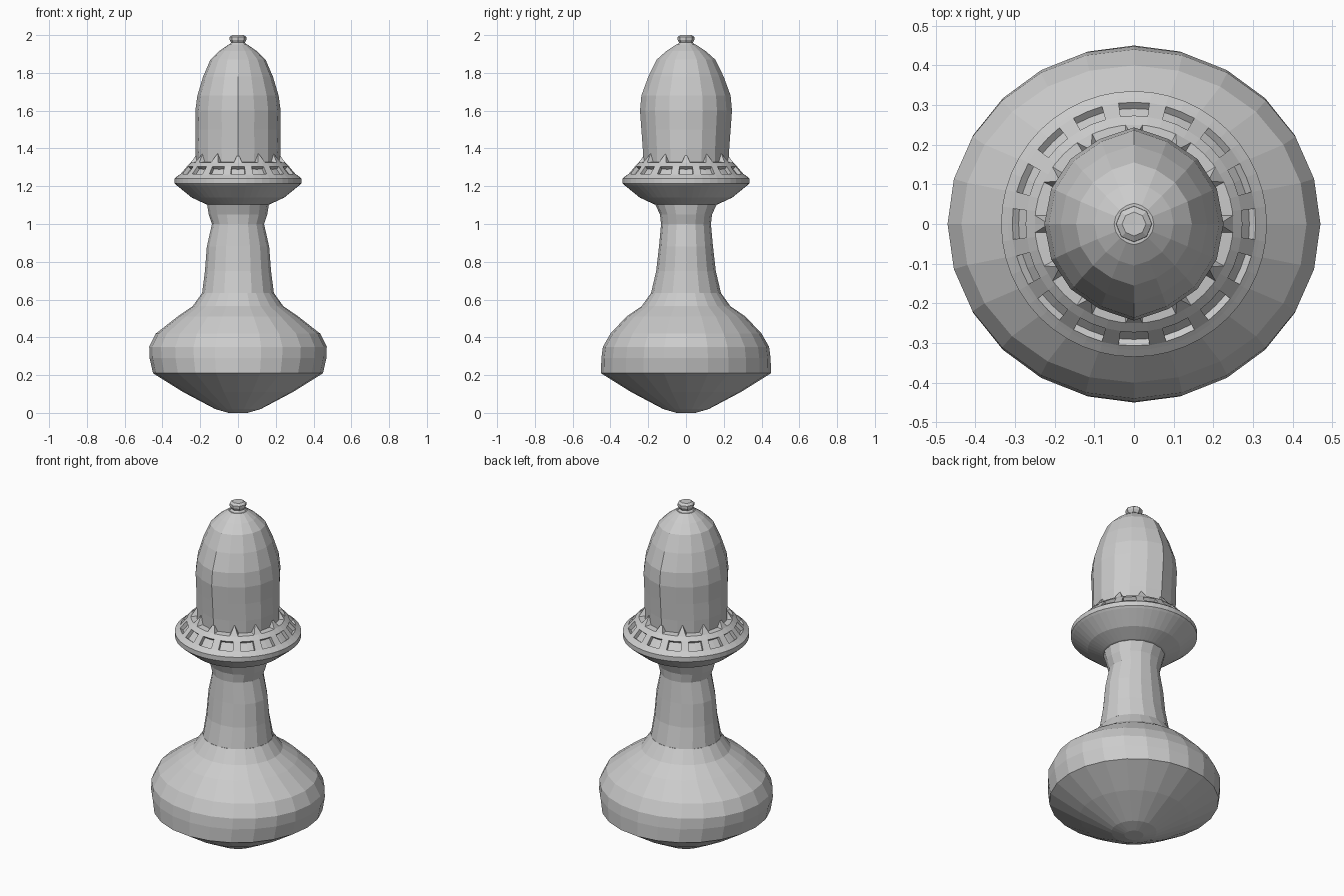
import bpy, bmesh, math
from mathutils import Matrix

if "Cube" in bpy.data.objects:
    bpy.data.objects.remove(bpy.data.objects["Cube"])


def finish(bm, name):
    bmesh.ops.recalc_face_normals(bm, faces=bm.faces)
    mesh = bpy.data.meshes.new(name)
    bm.to_mesh(mesh)
    bm.free()
    obj = bpy.data.objects.new(name, mesh)
    bpy.context.collection.objects.link(obj)
    return obj


def lathe(profile, sides, ridge=None):
    """Closed loft of elliptical rings (x radius, y radius, z)."""
    bm = bmesh.new()
    rings = []
    for rx, ry, z in profile:
        ring = []
        for i in range(sides):
            a = 2 * math.pi * i / sides
            y = ry * math.sin(a)
            # Optional pointed ridge on the front and back
            if ridge and i % (sides // 2) == sides // 4:
                y *= ridge
            ring.append(bm.verts.new((rx * math.cos(a), y, z)))
        rings.append(ring)
    rows = []
    for lo, hi in zip(rings, rings[1:]):
        rows.append([bm.faces.new((lo[i], lo[(i + 1) % sides],
                                   hi[(i + 1) % sides], hi[i]))
                     for i in range(sides)])
    bm.faces.new(rings[0][::-1])
    bm.faces.new(rings[-1])
    return bm, rows


# Bulbous base with conical underside, flowing into the waisted neck
base = [(.05, .05, 0), (.12, .12, .02), (.29, .29, .11), (.45, .45, .21),
        (.468, .448, .29), (.47, .44, .35), (.435, .40, .42),
        (.32, .315, .51), (.24, .235, .565), (.19, .185, .635)]
finish(lathe(base, 24)[0], "base")

neck = [(.19, .185, .635), (.175, .158, .75), (.165, .143, .88),
        (.138, .132, 1.0), (.155, .138, 1.05), (.165, .165, 1.11)]
finish(lathe(neck, 16)[0], "neck")

# Saucer collar with a ring of recessed windows in its upper slope
collar = [(r, r, z) for r, z in
          [(.13, 1.095), (.17, 1.105), (.245, 1.14), (.325, 1.205),
           (.335, 1.215), (.335, 1.242), (.318, 1.255), (.308, 1.263),
           (.272, 1.305), (.25, 1.325), (.20, 1.33)]]
bm, rows = lathe(collar, 48)
bmesh.ops.recalc_face_normals(bm, faces=bm.faces)
windows = [f for i, f in enumerate(rows[7]) if i % 3 != 1]
bmesh.ops.inset_region(bm, faces=windows, thickness=.002, depth=0)
bmesh.ops.inset_region(bm, faces=windows, thickness=.001, depth=-.02)
finish(bm, "windowed_collar")

# Tall dome with a front and back ridge
dome = [(.222, .215, 1.31), (.226, .218, 1.40), (.224, .225, 1.50),
        (.226, .232, 1.60), (.215, .225, 1.68), (.185, .19, 1.78),
        (.146, .148, 1.87), (.10, .10, 1.915), (.05, .05, 1.95)]
finish(lathe(dome, 16, ridge=1.05)[0], "dome")

# Small triangular fins around the foot of the dome
bm = bmesh.new()
for i in range(12):
    m = Matrix.Rotation(2 * math.pi * i / 12, 4, 'Z')
    pts = [(.20, -.025, 1.32), (.20, .025, 1.32), (.25, .022, 1.325),
           (.25, -.022, 1.325), (.215, 0, 1.375)]
    v = [bm.verts.new(p) for p in pts]
    for f in [(0, 1, 2, 3), (0, 1, 4), (1, 2, 4), (2, 3, 4), (3, 0, 4)]:
        bm.faces.new([v[j] for j in f])
    bmesh.ops.transform(bm, matrix=m, verts=v)
finish(bm, "dome_fins")

# Tip knob
knob = [(.055, .055, 1.94), (.036, .036, 1.96), (.045, .045, 1.975),
        (.045, .045, 1.99), (.03, .03, 2.0)]
finish(lathe(knob, 8)[0], "tip_knob")
